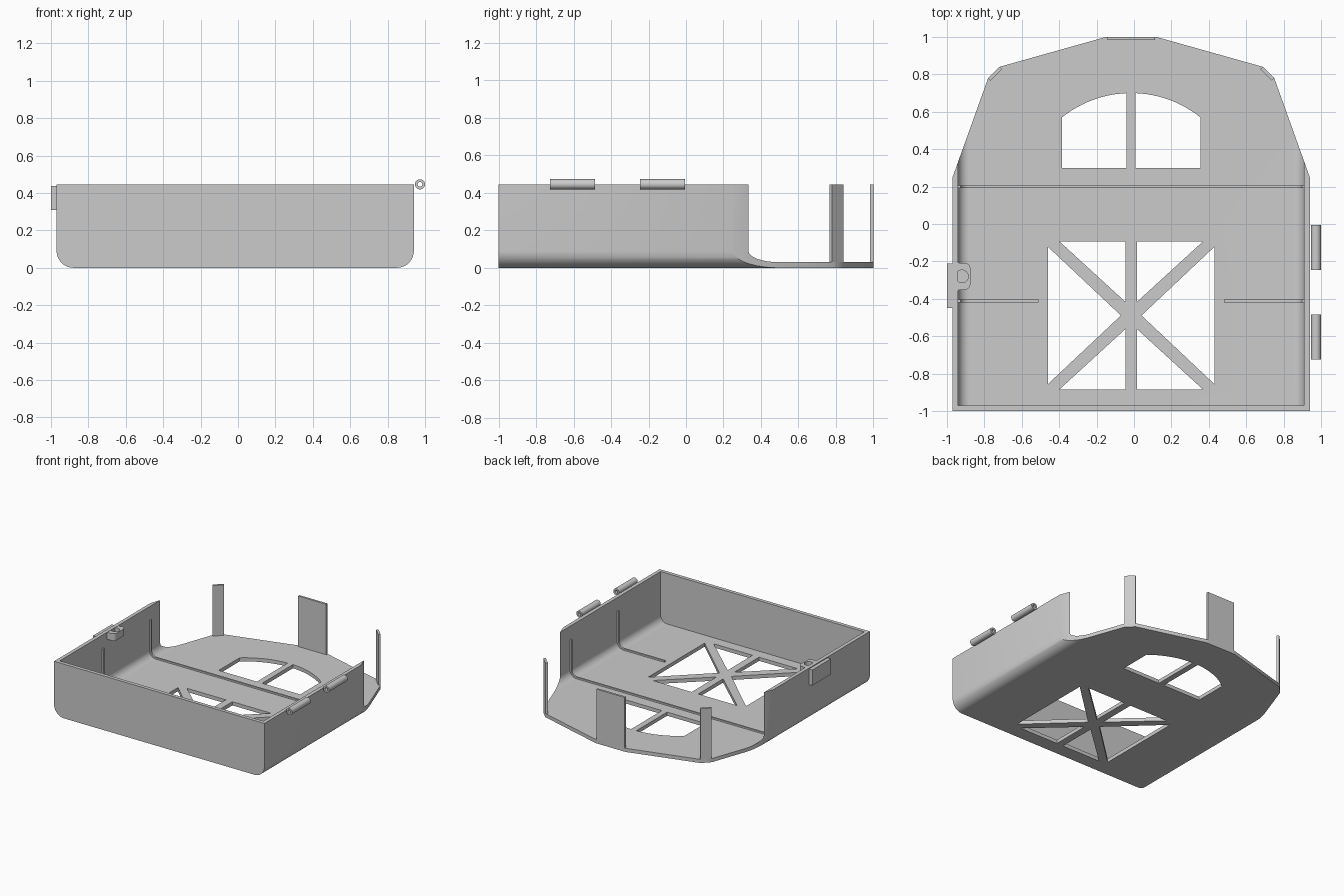
import bpy, bmesh, math
from mathutils import Vector

cube = bpy.data.objects.get("Cube")
if cube:
    bpy.data.objects.remove(cube, do_unlink=True)

XC = -0.015      # centre line of the tray
HALF = 0.955     # half width outside
WALL = 0.03
TOP = 0.445

grey = bpy.data.materials.new("plain grey")
grey.use_nodes = True
grey.diffuse_color = (0.6, 0.6, 0.6, 1)
bsdf = next(n for n in grey.node_tree.nodes if n.type == 'BSDF_PRINCIPLED')
bsdf.inputs["Base Color"].default_value = (0.6, 0.6, 0.6, 1)


def prisms(name, outlines, axis, lo, hi):
    """Extrude 2D outlines (x, z along y) or (x, y along z) into one object."""
    def place(p, t):
        return Vector((p[0], t, p[1]) if axis == 'y' else (p[0], p[1], t))
    bm = bmesh.new()
    for pts in outlines:
        a = [bm.verts.new(place(p, lo)) for p in pts]
        b = [bm.verts.new(place(p, hi)) for p in pts]
        bm.faces.new(a)
        bm.faces.new(b[::-1])
        for i in range(len(pts)):
            j = (i + 1) % len(pts)
            bm.faces.new((a[j], a[i], b[i], b[j]))
    bmesh.ops.recalc_face_normals(bm, faces=bm.faces)
    mesh = bpy.data.meshes.new(name)
    bm.to_mesh(mesh)
    bm.free()
    mesh.materials.append(grey)
    ob = bpy.data.objects.new(name, mesh)
    bpy.context.collection.objects.link(ob)
    return ob


def boolean(ob, cutter, op):
    cutter.hide_render = True
    mod = ob.modifiers.new("cut", 'BOOLEAN')
    mod.operation, mod.object, mod.solver = op, cutter, 'EXACT'
    bpy.context.view_layer.objects.active = ob
    bpy.ops.object.modifier_apply(modifier=mod.name)
    bpy.data.objects.remove(cutter, do_unlink=True)


def smooth(ob):
    bpy.ops.object.select_all(action='DESELECT')
    ob.select_set(True)
    bpy.context.view_layer.objects.active = ob
    bpy.ops.object.shade_smooth_by_angle(angle=math.radians(30))


def arc(cx, cy, r, start, end, n=16):
    angles = [math.radians(start + (end - start) * i / n) for i in range(n + 1)]
    return [(cx + r * math.cos(a), cy + r * math.sin(a)) for a in angles]


def flip(pts):
    return [(2 * XC - x, y) for x, y in reversed(pts)]


def side_path(inset, radius, top):
    """Floor-to-wall curve on the left side, inset from the outer skin."""
    x = XC + HALF - inset
    return arc(x - radius, inset + radius, radius, -90, 0) + [(x, top)]


def u_path(inset, radius, top):
    half = side_path(inset, radius, top)
    return flip(half) + half


# Tray: rounded channel with a front wall, cut to the gambrel outline
tray = prisms("tray", [u_path(0, 0.09, TOP)], 'y', -1, 1.2)
hollow = prisms("hollow", [u_path(WALL, 0.06, 1)], 'y', -1 + WALL, 1.5)
boolean(tray, hollow, 'DIFFERENCE')
roof = [(XC + x, y) for x, y in
        [(1.134, -2), (1.134, -0.25), (0.955, 0.25), (0.765, 0.78), (0.705, 0.84), (0.135, 1)]]
outline = prisms("outline", [roof + flip(roof)], 'z', -1, 2)
boolean(tray, outline, 'INTERSECT')

# Arched window of two panes
MULLION = 0.024
w, rise = 0.37, 0.13
r = (w * w + rise * rise) / (2 * rise)
first = math.degrees(math.acos(w / r))
last = math.degrees(math.acos(MULLION / r))
pane = [(XC + MULLION, 0.3), (XC + w, 0.3)] + arc(XC, 0.7 - r, r, first, last, 12)
openings = [pane, flip(pane)]

# Cross-braced window of six triangular openings
CY = -0.489
side = [(XC + 0.055, CY), (XC + 0.445, CY - 0.367), (XC + 0.445, CY + 0.367)]
openings += [side, flip(side)]
for s in (-1, 1):
    corner = [(XC + x, CY + s * y) for x, y in [(0.03, 0.072), (0.03, 0.395), (0.383, 0.395)]]
    openings += [corner, flip(corner)]
boolean(tray, prisms("openings", openings, 'z', -0.1, 0.2), 'DIFFERENCE')
smooth(tray)

# Ribs that run over the floor and up the side walls
RIB_TOP = 0.335
buried, proud = (WALL - 0.004, 0.064), (WALL + 0.013, 0.047)
full = u_path(*buried, RIB_TOP) + u_path(*proud, RIB_TOP)[::-1]
smooth(prisms("back_rib", [full], 'y', 0.193, 0.207))
x0 = XC + 0.495
part = ([(x0, buried[0])] + side_path(*buried, RIB_TOP)
        + side_path(*proud, RIB_TOP)[::-1] + [(x0, proud[0])])
smooth(prisms("left_front_rib", [part], 'y', -0.42, -0.405))
smooth(prisms("right_front_rib", [flip(part)], 'y', -0.42, -0.405))

# Upright tabs along the roof edge
tab = [(XC - 0.128, 0.983), (XC + 0.128, 0.983), (XC + 0.128, 1), (XC - 0.128, 1)]
prisms("peak_tab", [tab], 'z', 0.01, TOP)
eave = [(XC + x, y) for x, y in
        [(0.765, 0.78), (0.705, 0.84), (0.69, 0.828), (0.752, 0.767)]]
prisms("left_eave_tab", [eave], 'z', 0.01, TOP)
prisms("right_eave_tab", [flip(eave)], 'z', 0.01, TOP)

# Hinge barrels on the left wall
for name, lo in (("front_hinge", -0.725), ("back_hinge", -0.245)):
    hinge = prisms(name, [arc(0.973, 0.446, 0.027, 0, 360, 32)[:-1]], 'y', lo, lo + 0.24)
    bore = prisms("bore", [arc(0.973, 0.446, 0.013, 0, 360, 24)[:-1]], 'y', lo - 0.1, lo + 0.4)
    boolean(hinge, bore, 'DIFFERENCE')
    smooth(hinge)

# Catch plate outside the right wall
prisms("catch_plate", [[(-1, -0.45), (-0.965, -0.45), (-0.965, -0.21), (-1, -0.21)]],
       'z', 0.31, 0.438)

# Rounded boss with a hole inside the right wall
boss_shape = ([(-0.95, -0.36), (-0.935, -0.352)]
              + arc(-0.905, -0.322, 0.03, -90, 0, 8)
              + arc(-0.905, -0.238, 0.03, 0, 90, 8)
              + [(-0.935, -0.208), (-0.95, -0.2)])
boss = prisms("magnet_boss", [boss_shape], 'z', 0.385, 0.443)
boolean(boss, prisms("bore", [arc(-0.92, -0.28, 0.034, 0, 360, 32)[:-1]], 'z', 0.405, 0.6),
        'DIFFERENCE')
smooth(boss)
